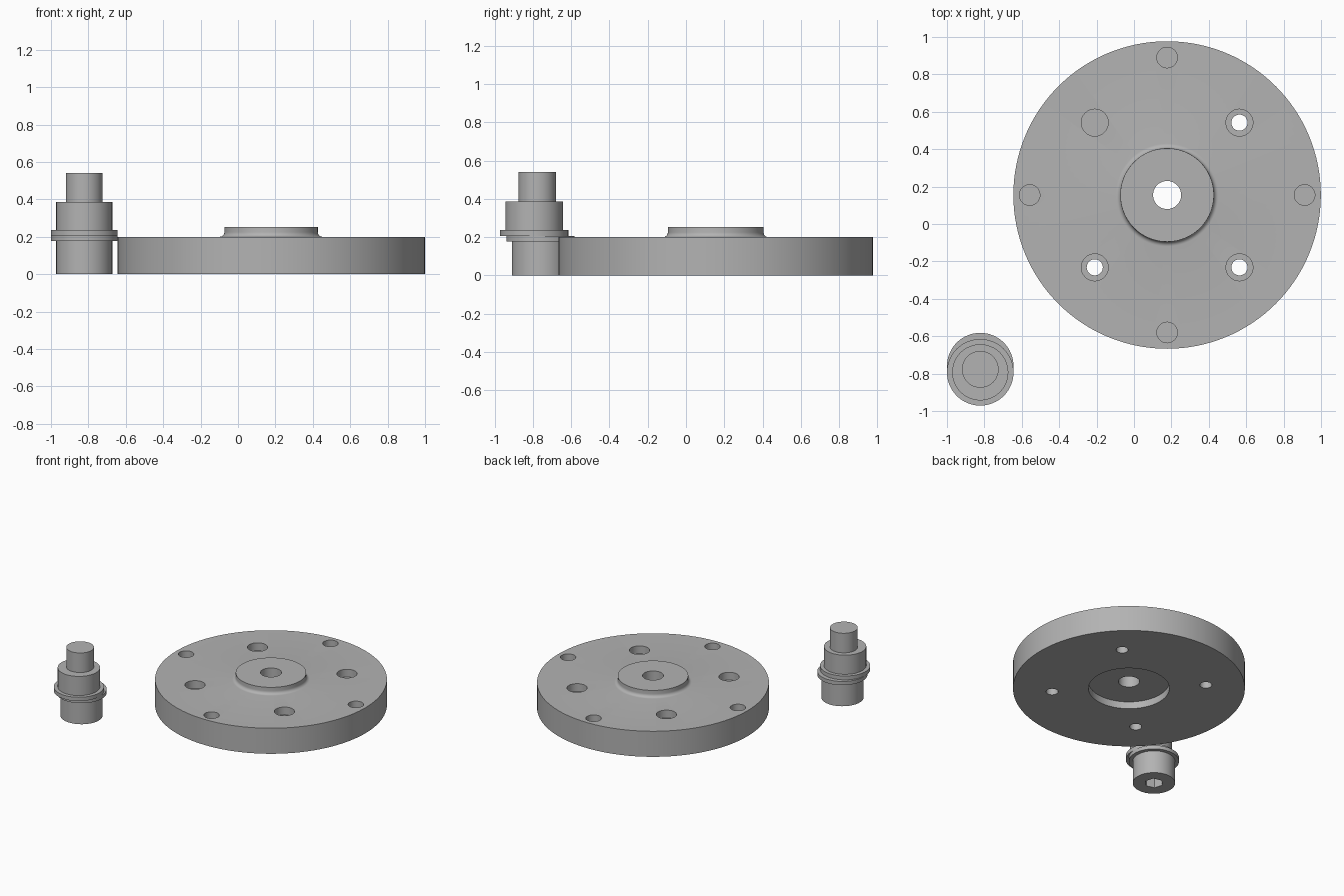
import bpy, bmesh, math

if "Cube" in bpy.data.objects:
    bpy.data.objects.remove(bpy.data.objects["Cube"])

DISC = (0.177, 0.155)      # disc axis
PIN_X = -0.822             # pin axis in x

steel = bpy.data.materials.new("steel grey")
steel.diffuse_color = (0.45, 0.45, 0.45, 1)
steel.use_nodes = True
steel.node_tree.nodes["Principled BSDF"].inputs["Base Color"].default_value = steel.diffuse_color


def lathe(name, profile, center, segments=96, turn=0.0):
    """Revolve a closed (radius, z) profile around a vertical axis."""
    bm = bmesh.new()
    rings = []
    for i in range(segments):
        a = turn + 2 * math.pi * i / segments
        rings.append([bm.verts.new((center[0] + r * math.cos(a), center[1] + r * math.sin(a), z))
                      for r, z in profile])
    n = len(profile)
    for i in range(segments):
        a, b = rings[i], rings[(i + 1) % segments]
        for j in range(n):
            k = (j + 1) % n
            bm.faces.new((a[j], b[j], b[k], a[k]))
    return finish(name, bm)


def cylinder(name, center, radius, z0, z1, segments=64, turn=0.0):
    """Upright prism between two heights."""
    bm = bmesh.new()
    angles = [turn + 2 * math.pi * i / segments for i in range(segments)]
    base = bm.faces.new([bm.verts.new((center[0] + radius * math.cos(a),
                                       center[1] + radius * math.sin(a), z0)) for a in angles])
    up = bmesh.ops.extrude_face_region(bm, geom=[base], use_keep_orig=True)["geom"]
    for v in up:
        if isinstance(v, bmesh.types.BMVert):
            v.co.z = z1
    return finish(name, bm)


def finish(name, bm):
    bmesh.ops.recalc_face_normals(bm, faces=bm.faces)
    mesh = bpy.data.meshes.new(name)
    bm.to_mesh(mesh)
    bm.free()
    mesh.materials.append(steel)
    ob = bpy.data.objects.new(name, mesh)
    bpy.context.collection.objects.link(ob)
    return ob


def combine(ob, tool, operation):
    """Apply a boolean and remove the tool object."""
    mod = ob.modifiers.new(operation, 'BOOLEAN')
    mod.operation, mod.solver, mod.object = operation, 'EXACT', tool
    bpy.context.view_layer.objects.active = ob
    bpy.ops.object.modifier_apply(modifier=mod.name)
    bpy.data.objects.remove(tool)


def smooth(ob):
    bpy.ops.object.select_all(action='DESELECT')
    ob.select_set(True)
    bpy.context.view_layer.objects.active = ob
    bpy.ops.object.shade_smooth_by_angle(angle=math.radians(30))


# Disc with filleted boss, centre bore and underside recess
fillet = [(0.275 - 0.025 * math.sin(t), 0.225 - 0.025 * math.cos(t))
          for t in (math.pi / 2 * i / 6 for i in range(7))]
profile = [(0.075, 0.055), (0.287, 0.055), (0.287, 0.0), (0.822, 0.0), (0.822, 0.2)]
profile += fillet + [(0.25, 0.253), (0.075, 0.253)]
disc = lathe("flange_disc", profile, DISC, 128)

for i in range(4):
    # Counterbored through holes on the diagonals
    a = math.pi / 4 + i * math.pi / 2
    c = (DISC[0] + 0.547 * math.cos(a), DISC[1] + 0.547 * math.sin(a))
    combine(disc, cylinder("through_cutter", c, 0.043, -0.1, 0.3, 48), 'DIFFERENCE')
    combine(disc, cylinder("counterbore_cutter", c, 0.072, 0.14, 0.3, 48), 'DIFFERENCE')
    # Blind holes near the rim
    a = i * math.pi / 2
    c = (DISC[0] + 0.735 * math.cos(a), DISC[1] + 0.735 * math.sin(a))
    combine(disc, cylinder("blind_cutter", c, 0.055, 0.1, 0.3, 48), 'DIFFERENCE')
smooth(disc)

# Eccentric pin: sections stacked on slightly shifted axes
pin = cylinder("eccentric_pin", (PIN_X, -0.76), 0.15, 0.0, 0.19)
for y, radius, z0, z1 in ((-0.76, 0.178, 0.178, 0.207), (-0.793, 0.178, 0.207, 0.237),
                          (-0.793, 0.15, 0.22, 0.387), (-0.777, 0.098, 0.36, 0.54)):
    combine(pin, cylinder("pin_section", (PIN_X, y), radius, z0, z1), 'UNION')
# Hexagonal socket in the pin's underside
combine(pin, cylinder("socket_cutter", (PIN_X, -0.76), 0.066, -0.1, 0.1, 6, math.radians(45)),
        'DIFFERENCE')
smooth(pin)
